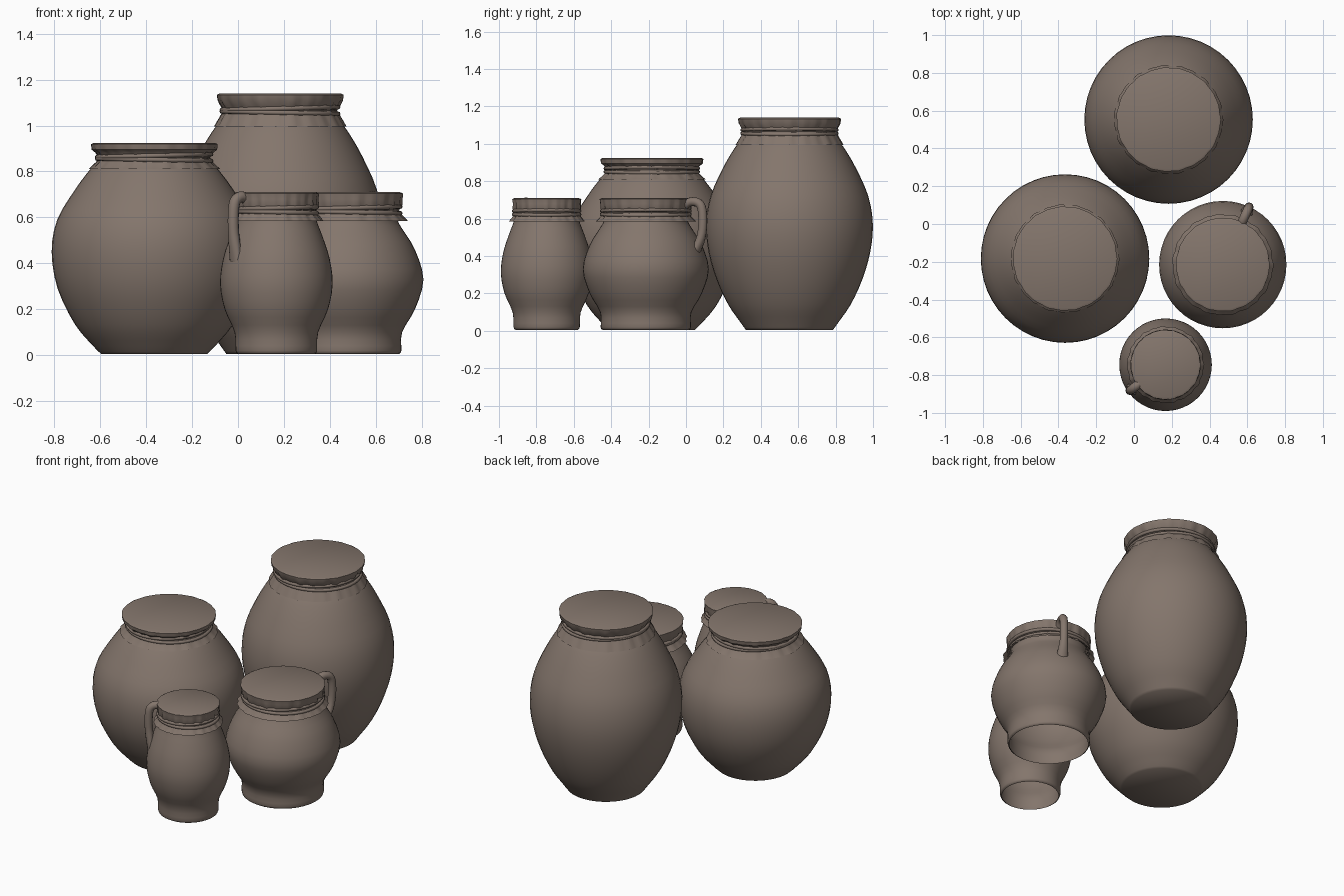
import bpy, bmesh, math
from mathutils import Vector

if "Cube" in bpy.data.objects:
    bpy.data.objects.remove(bpy.data.objects["Cube"])

clay = bpy.data.materials.new("clay_brown")
clay.diffuse_color = (0.23, 0.18, 0.15, 1)
clay.use_nodes = True
clay.node_tree.nodes["Principled BSDF"].inputs["Base Color"].default_value = clay.diffuse_color
SEG = 48


def finish(name, bm, angle=40):
    bmesh.ops.recalc_face_normals(bm, faces=bm.faces)
    me = bpy.data.meshes.new(name)
    bm.to_mesh(me)
    bm.free()
    ob = bpy.data.objects.new(name, me)
    bpy.context.collection.objects.link(ob)
    me.materials.append(clay)
    bpy.ops.object.select_all(action='DESELECT')
    ob.select_set(True)
    bpy.context.view_layer.objects.active = ob
    bpy.ops.object.shade_smooth_by_angle(angle=math.radians(angle))
    return ob


def smooth_path(pts, n=3):
    """Catmull-Rom curve through 2D points."""
    p = [Vector(q) for q in pts]
    p = [2 * p[0] - p[1]] + p + [2 * p[-1] - p[-2]]
    out = []
    for i in range(1, len(p) - 2):
        a, b, c, d = p[i - 1:i + 3]
        for k in range(n):
            t = k / n
            out.append(0.5 * (2 * b + (c - a) * t + (2 * a - 5 * b + 4 * c - d) * t * t
                              + (3 * b - a - 3 * c + d) * t ** 3))
    return out + [p[-2]]


def bridge(bm, rings):
    for a, b in zip(rings, rings[1:]):
        n = len(a)
        for i in range(n):
            bm.faces.new((a[i], a[(i + 1) % n], b[(i + 1) % n], b[i]))


def ring(bm, c, r, z, seg, pleat=0.0):
    vs = []
    for i in range(seg):
        t = 2 * math.pi * i / seg
        rr = r + pleat * (0.6 * math.cos(23 * t) + 0.4 * math.cos(14 * t + 1))
        vs.append(bm.verts.new((c[0] + rr * math.cos(t), c[1] + rr * math.sin(t), z)))
    return vs


def body(name, c, profile, closed):
    bm = bmesh.new()
    rings = [ring(bm, c, r, z, SEG) for r, z in smooth_path(profile)]
    bridge(bm, rings)
    if closed:
        bm.faces.new(rings[0])
    finish(name, bm, 70)


def cover(name, c, r, top, tie_r, tie_z, skirt_r, skirt_z):
    # cloth: flat top, gathered at the string, flaring into a skirt
    bm = bmesh.new()
    rows = [(r - 0.012, top, 0), (r, top - 0.006, 0.002), (r - 0.004, top - 0.03, 0.004),
            (tie_r + 0.012, tie_z + 0.022, 0.007), (tie_r, tie_z, 0.004),
            (tie_r + 0.012, tie_z - 0.02, 0.005), (skirt_r, skirt_z, 0.004)]
    rings = [ring(bm, c, a, z, 96, p) for a, z, p in rows]
    bridge(bm, rings)
    bm.faces.new(rings[0])
    finish(name + "_cloth_cover", bm)
    # two slightly tilted loops of string
    for k, (dz, tilt) in enumerate(((0.009, 0.025), (-0.009, -0.02))):
        bm = bmesh.new()
        loops = []
        for j in range(8):
            a = 2 * math.pi * j / 8
            loop = ring(bm, c, tie_r + 0.008 + 0.01 * math.cos(a),
                        tie_z + dz + 0.01 * math.sin(a), SEG)
            for v in loop:
                v.co.z += tilt * (v.co.x - c[0])
            loops.append(loop)
        bridge(bm, loops + loops[:1])
        finish(f"{name}_string_{k + 1}", bm, 80)


def handle(name, c, angle, path):
    # round bar swept along a path in a vertical plane, thicker at the foot
    bm = bmesh.new()
    out = Vector((math.cos(angle), math.sin(angle), 0))
    side = Vector((-math.sin(angle), math.cos(angle), 0))
    pts = smooth_path(path, 4)
    rings = []
    for i, p in enumerate(pts):
        t = (pts[min(i + 1, len(pts) - 1)] - pts[max(i - 1, 0)]).normalized()
        nrm = out * -t.y + Vector((0, 0, t.x))
        pos = Vector((c[0], c[1], 0)) + out * p.x + Vector((0, 0, p.y))
        w = 0.024 + 0.014 * max(0, (i / (len(pts) - 1) - 0.75) * 4)
        rings.append([bm.verts.new(pos + 0.024 * math.cos(a) * nrm + w * math.sin(a) * side)
                      for a in (2 * math.pi * k / 12 for k in range(12))])
    bridge(bm, rings)
    bm.faces.new(rings[0])
    bm.faces.new(rings[-1])
    finish(name, bm, 60)


# tall back jar
C = (0.183, 0.553)
body("tall_jar_body", C, [(.233, .005), (.265, .05), (.327, .14), (.388, .27), (.432, .42),
     (.446, .57), (.422, .72), (.356, .87), (.298, .97), (.262, 1.02), (.235, 1.08)], True)
cover("tall_jar", C, .275, 1.14, .245, 1.065, .287, .995)

# wide left jar
C = (-0.365, -0.183)
body("wide_jar_body", C, [(.23, .005), (.265, .04), (.345, .135), (.42, .29), (.446, .45),
     (.422, .59), (.345, .72), (.282, .805), (.24, .85), (.23, .88)], True)
cover("wide_jar", C, .275, .925, .24, .86, .285, .81)

# right jug, open underneath
C = (0.47, -0.215)
body("right_jug_body", C, [(.23, .005), (.241, .02), (.244, .1), (.30, .2), (.337, .33),
     (.30, .46), (.245, .55), (.225, .59), (.22, .66)], False)
cover("right_jug", C, .247, .71, .228, .632, .266, .585)
handle("right_jug_handle", C, math.radians(65.5),
       [(.21, .66), (.265, .69), (.32, .675), (.335, .6), (.325, .5), (.285, .41)])

# small front jug, open underneath
C = (0.167, -0.745)
body("small_jug_body", C, [(.165, .005), (.177, .02), (.182, .1), (.225, .2), (.245, .31),
     (.232, .42), (.2, .52), (.174, .59), (.165, .66)], False)
cover("small_jug", C, .184, .71, .168, .632, .202, .585)
handle("small_jug_handle", C, math.radians(216),
       [(.15, .67), (.185, .69), (.222, .67), (.232, .6), (.228, .51), (.215, .41)])
